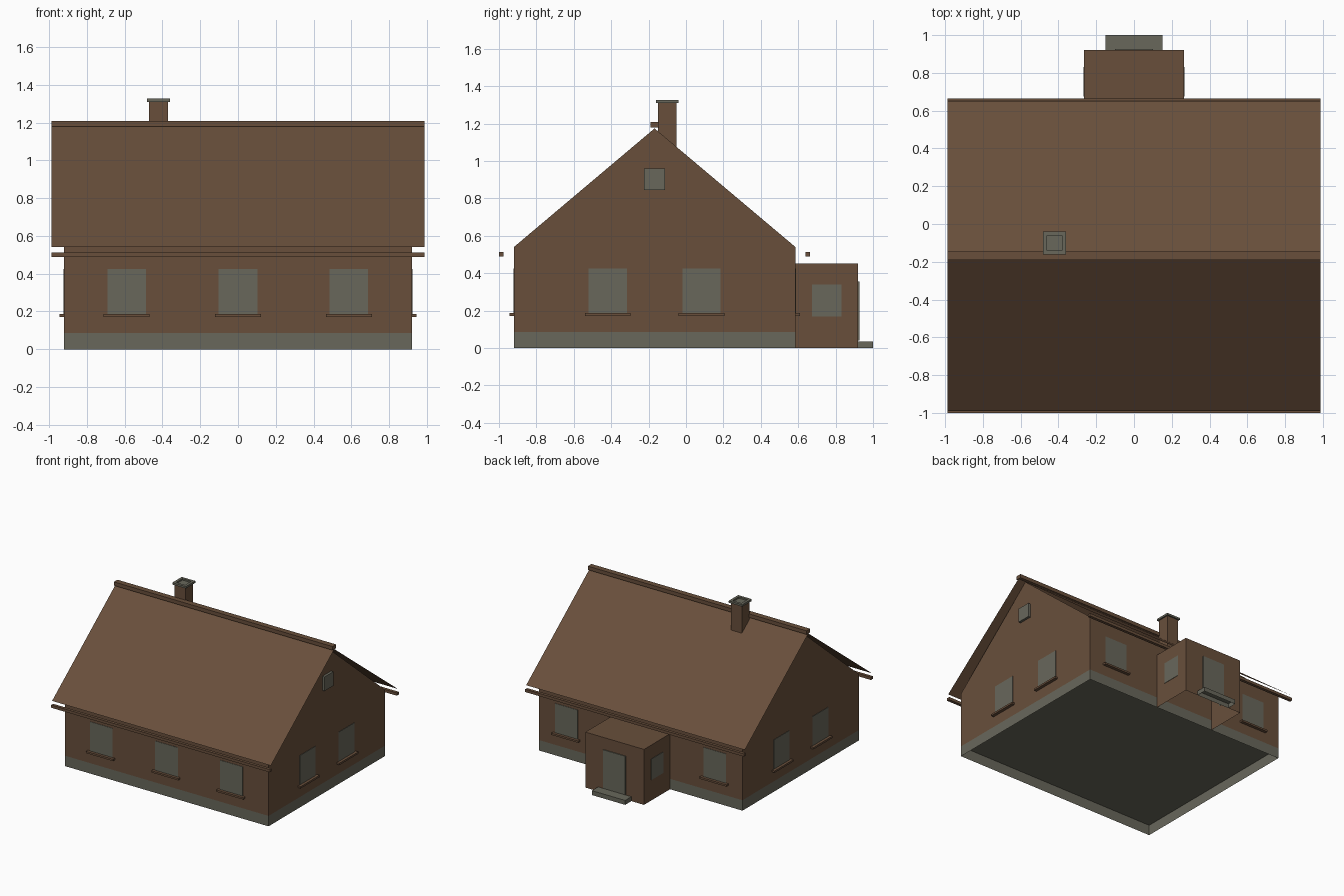
import bpy
import bmesh

cube = bpy.data.objects.get("Cube")
if cube:
    bpy.data.objects.remove(cube)


def material(name, rgb):
    m = bpy.data.materials.new(name)
    m.use_nodes = True
    m.diffuse_color = (*rgb, 1)
    m.node_tree.nodes["Principled BSDF"].inputs["Base Color"].default_value = (*rgb, 1)
    return m


BROWN = material("brown", (0.14, 0.078, 0.044))
GREY = material("stone grey", (0.14, 0.137, 0.105))


def build(name, verts, faces, mat):
    mesh = bpy.data.meshes.new(name)
    mesh.from_pydata(verts, [], faces)
    mesh.materials.append(mat)
    ob = bpy.data.objects.new(name, mesh)
    bpy.context.collection.objects.link(ob)
    return ob


def box(name, xs, ys, zs, mat, open_bottom=False):
    verts = [(x, y, z) for z in zs for x, y in
             ((xs[0], ys[0]), (xs[1], ys[0]), (xs[1], ys[1]), (xs[0], ys[1]))]
    faces = [(i, (i + 1) % 4, (i + 1) % 4 + 4, i + 4) for i in range(4)] + [(4, 5, 6, 7)]
    if not open_bottom:
        faces.append((3, 2, 1, 0))
    return build(name, verts, faces, mat)


# Main dimensions
HALF, FRONT, BACK = 0.92, -0.92, 0.585
RIDGE_Y, RIDGE_Z, EAVE_Z, PLINTH = -0.168, 1.178, 0.54, 0.085
OVER_X, OVER_Y = 0.988, 0.82

# Plinth, open underneath
box("plinth", (-HALF, HALF), (FRONT, BACK), (0, PLINTH), GREY, True)

# Walls with gables, extruded from one profile
profile = [(FRONT, PLINTH), (BACK, PLINTH), (BACK, EAVE_Z), (RIDGE_Y, RIDGE_Z - 0.004), (FRONT, EAVE_Z)]
verts = [(x, y, z) for x in (HALF, -HALF) for y, z in profile]
build("walls", verts, [(0, 1, 2, 3, 4), (9, 8, 7, 6, 5), (1, 6, 7, 2), (5, 0, 4, 9)], BROWN)

# Thin roof slopes, eave gutters and ridge cap
for side, label in ((-1, "front"), (1, "back")):
    eave_y = RIDGE_Y + side * OVER_Y
    s = -side * OVER_X
    build(label + "_roof_slope",
          [(-s, eave_y, EAVE_Z), (s, eave_y, EAVE_Z), (s, RIDGE_Y, RIDGE_Z), (-s, RIDGE_Y, RIDGE_Z)],
          [(0, 1, 2, 3)], BROWN)
    box(label + "_gutter", (-OVER_X, OVER_X), (eave_y - 0.012, eave_y + 0.012), (0.489, 0.512), BROWN)
box("ridge_cap", (-OVER_X, OVER_X), (-0.191, -0.145), (1.178, 1.208), BROWN)

# Chimney and its hollow cap
CX, CY = -0.42, -0.1
box("chimney", (CX - 0.05, CX + 0.05), (CY - 0.05, CY + 0.05), (1.03, 1.312), BROWN)
cap = box("chimney_cap", (CX - 0.061, CX + 0.061), (CY - 0.061, CY + 0.061), (1.31, 1.326), GREY)
bm = bmesh.new()
bm.from_mesh(cap.data)
top = max(bm.faces, key=lambda f: f.calc_center_median().z)
bmesh.ops.inset_individual(bm, faces=[top], thickness=0.03)
hole = bmesh.ops.extrude_discrete_faces(bm, faces=[top])["faces"][0]
bmesh.ops.translate(bm, verts=hole.verts, vec=(0, 0, -0.012))
bm.to_mesh(cap.data)
bm.free()

# Porch, door and doorstep
box("porch", (-0.265, 0.265), (BACK, 0.92), (0, 0.453), BROWN, True)
box("door", (-0.1, 0.1), (0.919, 0.927), (0.04, 0.355), GREY)
box("doorstep", (-0.15, 0.15), (0.92, 1.0), (0, 0.036), GREY, True)


def plate(name, axis, wall, out, centre, half, zs, depth, mat):
    """Box standing out of a wall; axis is the wall's normal axis, out its sign."""
    across = sorted((wall - out * 0.001, wall + out * depth))
    along = (centre - half, centre + half)
    xs, ys = (across, along) if axis == "x" else (along, across)
    box(name, xs, ys, zs, mat)


# Windows with sills on all four walls
walls = (("front", "y", FRONT, -1, (-0.59, 0, 0.587)),
         ("back", "y", BACK, 1, (-0.67, 0.67)),
         ("left", "x", HALF, 1, (-0.418, 0.083)),
         ("right", "x", -HALF, -1, (-0.418, 0.083)))
for label, axis, wall, out, centres in walls:
    for c in centres:
        plate(label + "_window", axis, wall, out, c, 0.102, (0.185, 0.425), 0.003, GREY)
        plate(label + "_sill", axis, wall, out, c, 0.122, (0.171, 0.186), 0.025, BROWN)

# Porch side windows and attic window
for out in (-1, 1):
    plate("porch_window", "x", out * 0.265, out, 0.753, 0.078, (0.168, 0.34), 0.003, GREY)
plate("attic_window", "x", HALF, 1, -0.168, 0.057, (0.845, 0.96), 0.02, GREY)
